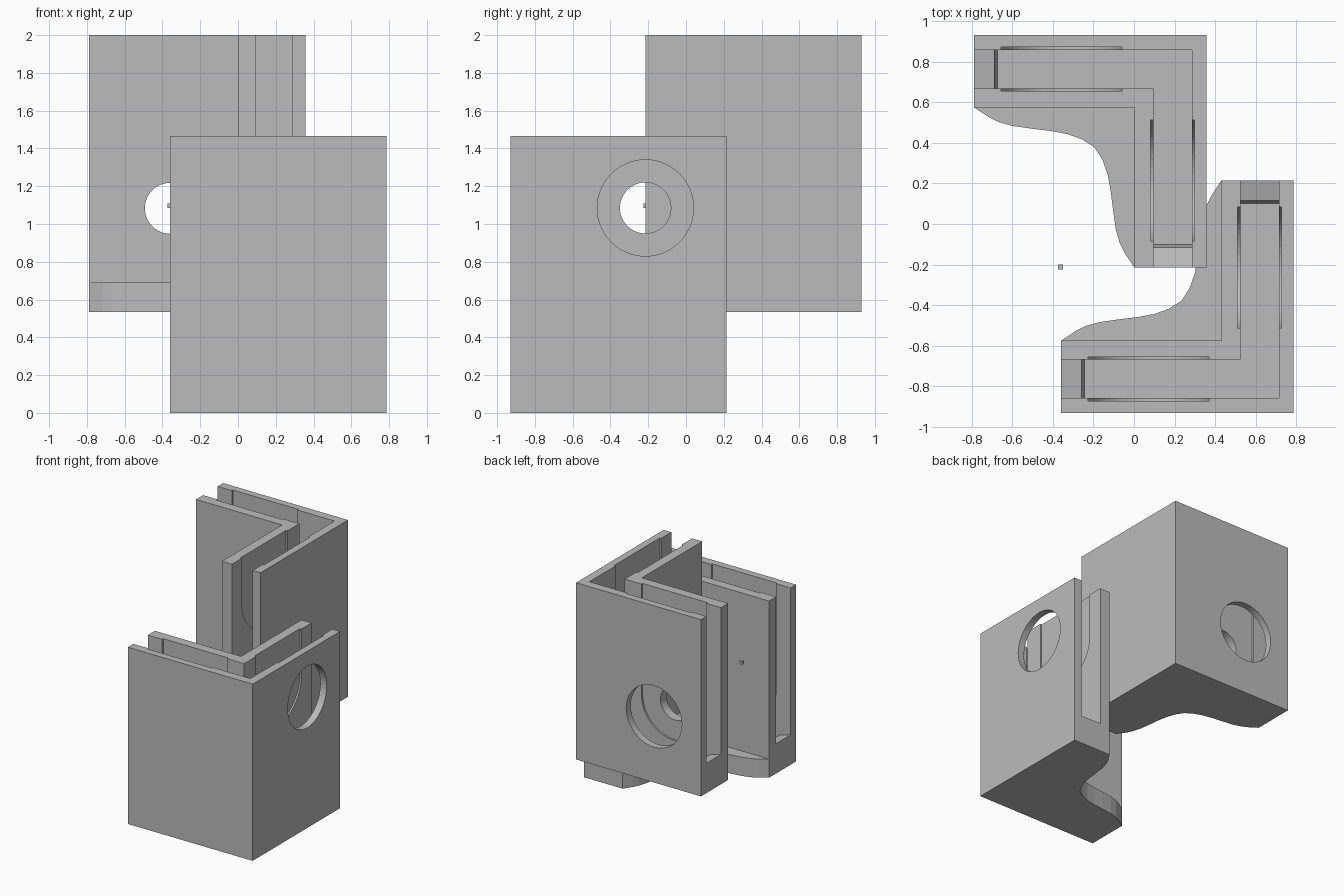
import bpy, bmesh, math

if "Cube" in bpy.data.objects:
    bpy.data.objects.remove(bpy.data.objects["Cube"])

grey = bpy.data.materials.new("light_grey")
grey.diffuse_color = (0.5, 0.5, 0.5, 1)
grey.use_nodes = True
grey.node_tree.nodes["Principled BSDF"].inputs["Base Color"].default_value = grey.diffuse_color

H, LEG, DEPTH = 1.465, 1.145, 0.355      # block height, leg length, leg thickness
S0, S1, FLOOR = 0.072, 0.262, 0.155      # slot sides and floor
MID, LIFT = 0.715, 0.535                 # pocket centre along a leg, raised block offset

# Placements of a profile (a, b) swept along t, in block coordinates
flat = lambda a, b, t: (a, b, t)
leg_x = lambda a, b, t: (a, t, b)
leg_y = lambda a, b, t: (t, a, b)


def prism(name, profile, t0, t1, place, world):
    bm = bmesh.new()
    ends = [[bm.verts.new(world(*place(a, b, t))) for a, b in profile] for t in (t0, t1)]
    for ring in ends:
        bm.faces.new(ring)
    n = len(profile)
    for i in range(n):
        j = (i + 1) % n
        bm.faces.new((ends[0][i], ends[0][j], ends[1][j], ends[1][i]))
    bmesh.ops.recalc_face_normals(bm, faces=bm.faces)
    me = bpy.data.meshes.new(name)
    bm.to_mesh(me)
    bm.free()
    me.materials.append(grey)
    ob = bpy.data.objects.new(name, me)
    bpy.context.collection.objects.link(ob)
    return ob


def cut(ob, cutter):
    cutter.hide_render = True
    mod = ob.modifiers.new("cut", 'BOOLEAN')
    mod.operation, mod.solver, mod.object = 'DIFFERENCE', 'EXACT', cutter
    dg = bpy.context.evaluated_depsgraph_get()
    me = bpy.data.meshes.new_from_object(ob.evaluated_get(dg))
    ob.modifiers.clear()
    ob.data = me
    bpy.data.objects.remove(cutter)


def arc(cx, cz, r, a0, a1, n):
    return [(cx + r * math.cos(a0 + (a1 - a0) * i / n),
             cz + r * math.sin(a0 + (a1 - a0) * i / n)) for i in range(n + 1)]


def block(name, world, holed):
    # L-shaped body
    ell = [(0, 0), (LEG, 0), (LEG, DEPTH), (DEPTH, DEPTH), (DEPTH, LEG), (0, LEG)]
    body = prism(name + "_body", ell, 0, H, flat, world)
    # Slot with a raised ramped lip at its open end
    slot = [(S0, FLOOR), (LEG - 0.115, FLOOR), (LEG - 0.1, 0.22), (LEG + 0.05, 0.26),
            (LEG + 0.05, 1.6), (S0, 1.6)]
    for place, zc in ((leg_x, 0.548), (leg_y, 1.085)):
        cut(body, prism("slot_cutter", slot, S0, S1, place, world))
        # Shallow round-bottomed pocket in both slot walls, open at the top
        u = arc(MID, zc, 0.298, math.pi, 2 * math.pi, 28)
        u += [(MID + 0.298, 1.65), (MID - 0.298, 1.65)]
        cut(body, prism("pocket_cutter", u, S0 - 0.013, S1 + 0.014, place, world))
        # Wide outer opening and narrow inner opening
        if place is holed:
            for r, t0, t1 in ((0.255, -0.05, 0.15), (0.135, 0.15, 0.45)):
                ring = arc(MID, zc, r, 0, 2 * math.pi, 48)[:-1]
                cut(body, prism("hole_cutter", ring, t0, t1, place, world))
    # Curved foot in the inner corner
    half = [(LEG, DEPTH), (1.075, 0.402), (1.025, 0.427), (0.955, 0.447), (0.855, 0.461),
            (0.765, 0.472), (0.685, 0.487), (0.615, 0.512), (0.555, 0.55)]
    foot = [(DEPTH, DEPTH)] + half + [(b, a) for a, b in reversed(half)]
    prism(name + "_foot", foot, 0, FLOOR, flat, world)


# Raised rear block and lower front block, mirrored front to back
block("rear_block", lambda u, v, z: (0.357 - u, 0.93 - v, z + LIFT), leg_x)
block("front_block", lambda u, v, z: (0.786 - u, v - 0.93, z), leg_y)

# Tiny cube where the two hole axes cross
cube = arc(-0.362, -0.212, 0.0177, math.pi / 4, 2.25 * math.pi, 4)[:-1]
prism("centre_marker", cube, 1.084, 1.109, flat, lambda x, y, z: (x, y, z))
